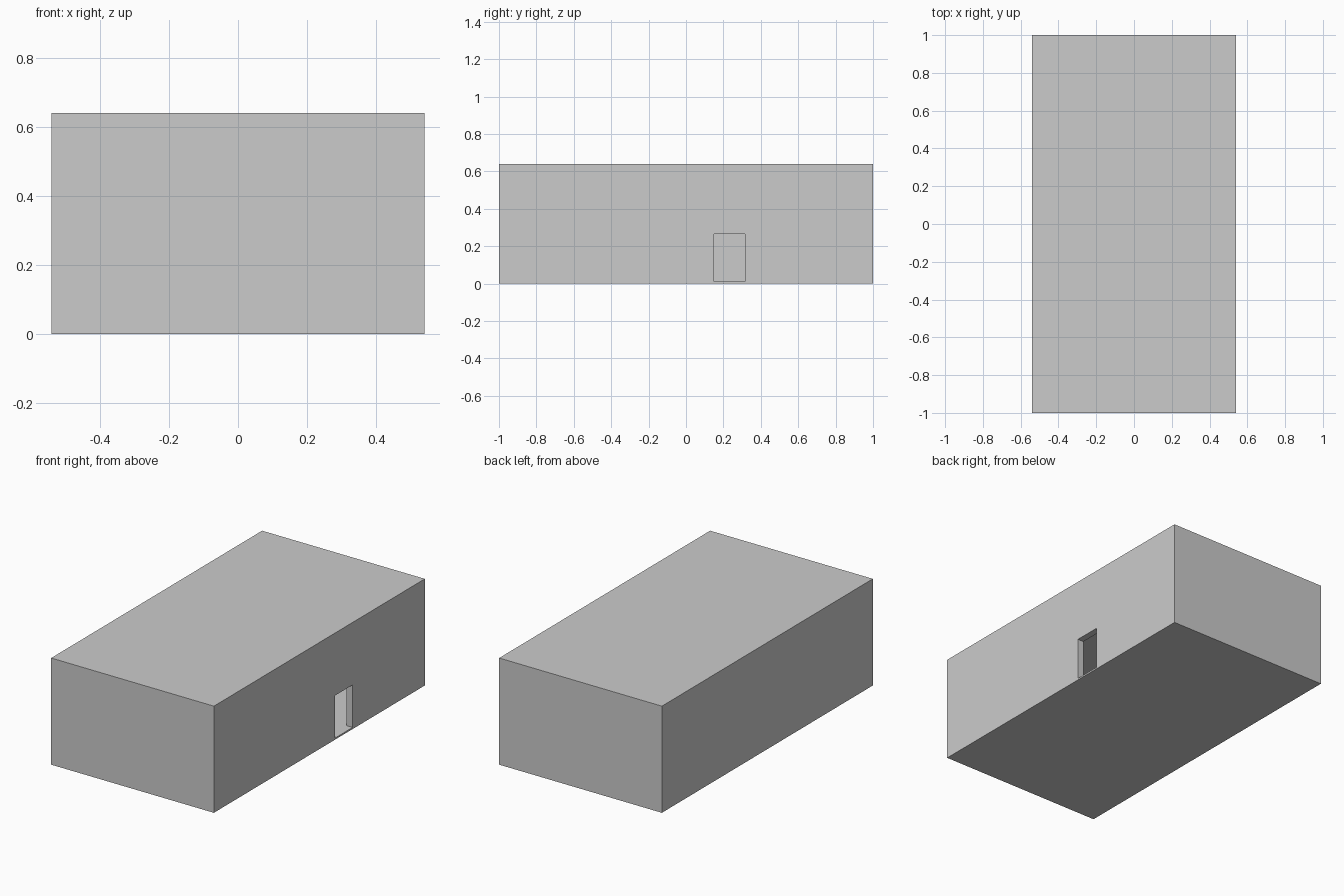
import bpy

if "Cube" in bpy.data.objects:
    bpy.data.objects.remove(bpy.data.objects["Cube"])

W, D, H = 1.08, 2.0, 0.64      # outer size
WALL, SLAB = 0.04, 0.01        # wall and floor/roof thickness


def box(name, x, y, z):
    """Box from (min, max) ranges on each axis."""
    bpy.ops.mesh.primitive_cube_add(size=1, location=[sum(r) / 2 for r in (x, y, z)])
    ob = bpy.context.object
    ob.name = name
    ob.scale = [r[1] - r[0] for r in (x, y, z)]
    bpy.ops.object.transform_apply(location=True, rotation=False, scale=True)
    return ob


def cut(target, cutter):
    """Subtract the cutter, then remove it."""
    mod = target.modifiers.new(cutter.name, 'BOOLEAN')
    mod.operation = 'DIFFERENCE'
    mod.solver = 'EXACT'
    mod.object = cutter
    cutter.hide_render = True
    bpy.context.view_layer.objects.active = target
    bpy.ops.object.modifier_apply(modifier=mod.name)
    bpy.data.objects.remove(cutter, do_unlink=True)


# Building shell: walls, floor and flat roof
shell = box("building_shell", (-W / 2, W / 2), (-D / 2, D / 2), (0, H))

# Hollow room inside
room = box("room_cutter", (-W / 2 + WALL, W / 2 - WALL),
           (-D / 2 + WALL, D / 2 - WALL), (SLAB, H - SLAB))
cut(shell, room)

# Doorway through the right wall, flush with the floor
door = box("doorway_cutter", (W / 2 - 2 * WALL, W / 2 + WALL), (0.15, 0.315), (SLAB, 0.265))
cut(shell, door)
